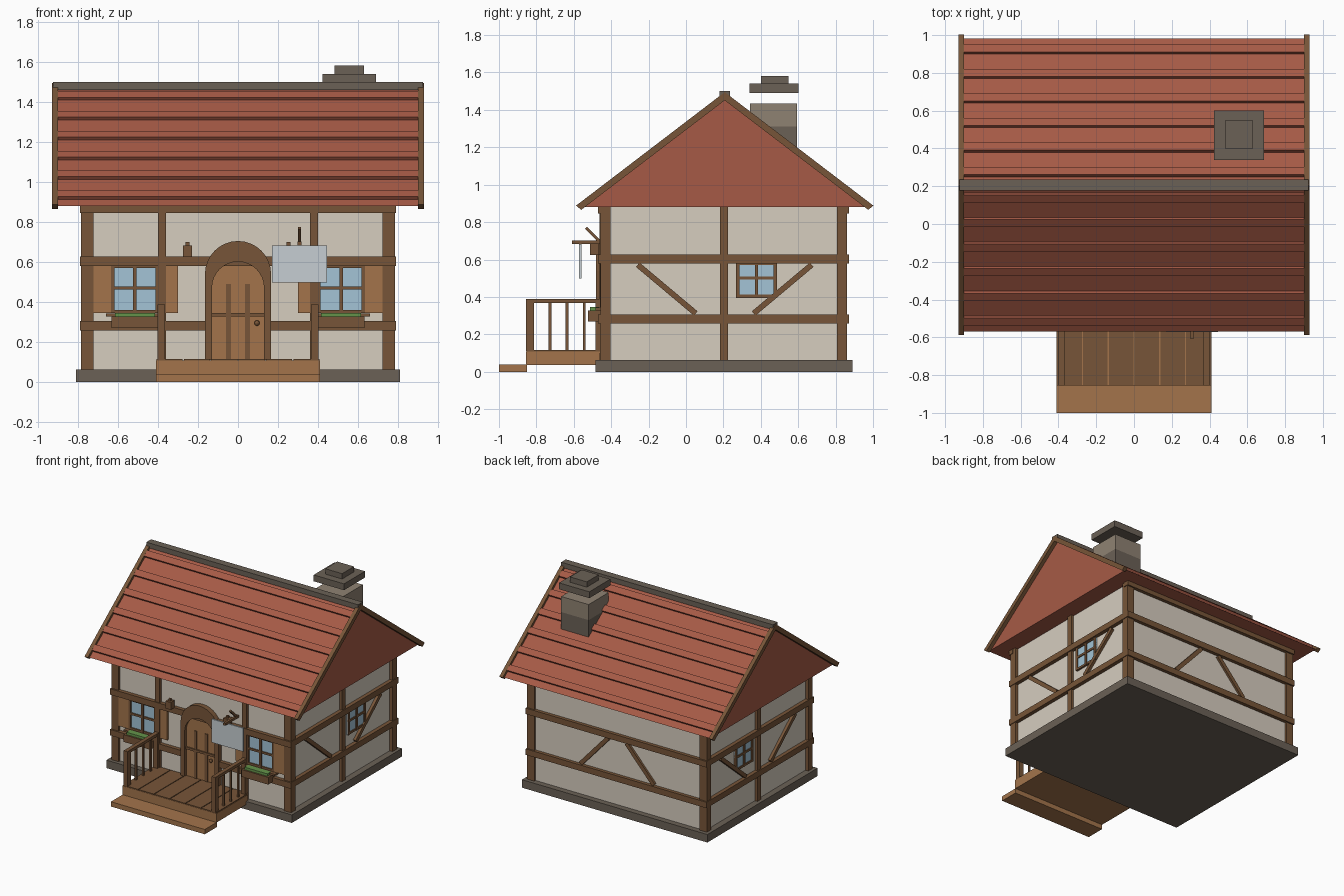
import bpy, bmesh, math
from mathutils import Matrix, Vector

if "Cube" in bpy.data.objects:
    bpy.data.objects.remove(bpy.data.objects["Cube"])


def mat(name, hexcode):
    m = bpy.data.materials.new(name)
    c = [int(hexcode[i:i + 2], 16) / 255 for i in (0, 2, 4)]
    m.diffuse_color = [((v + 0.055) / 1.055) ** 2.4 for v in c] + [1]
    m.use_nodes = True
    m.node_tree.nodes["Principled BSDF"].inputs["Base Color"].default_value = m.diffuse_color
    return m


PLASTER = mat("plaster", "d6cdbf")
TIMBER = mat("dark timber", "775538")
WOOD = mat("light wood", "a3744b")
TILE = mat("red roof tile", "a65a46")
STONE = mat("dark stone", "6b6156")
BRICK = mat("chimney stone", "8f8272")
GLASS = mat("window glass", "a3c4d6")
LEAF = mat("green leaves", "64944a")
SIGN = mat("sign panel", "c6ced2")


def finish(name, bm, m):
    bmesh.ops.recalc_face_normals(bm, faces=bm.faces)
    me = bpy.data.meshes.new(name)
    bm.to_mesh(me)
    bm.free()
    me.materials.append(m)
    ob = bpy.data.objects.new(name, me)
    bpy.context.collection.objects.link(ob)
    return ob


def box(name, x0, x1, y0, y1, z0, z1, m, rx=0.0, ry=0.0):
    """Box from its limits, optionally turned about its own centre."""
    bm = bmesh.new()
    c = Vector(((x0 + x1) / 2, (y0 + y1) / 2, (z0 + z1) / 2))
    rot = Matrix.Rotation(rx, 4, 'X') @ Matrix.Rotation(ry, 4, 'Y')
    size = Matrix.Diagonal((x1 - x0, y1 - y0, z1 - z0, 1))
    bmesh.ops.create_cube(bm, size=1, matrix=Matrix.Translation(c) @ rot @ size)
    return finish(name, bm, m)


def prism(name, pts, axis, a, b, m):
    """Outline extruded along x (points are y,z) or y (points are x,z)."""
    bm = bmesh.new()
    vs = [bm.verts.new((a, u, v) if axis == 'x' else (u, a, v)) for u, v in pts]
    f = bm.faces.new(vs)
    ext = bmesh.ops.extrude_face_region(bm, geom=[f])["geom"]
    d = Vector((b - a, 0, 0)) if axis == 'x' else Vector((0, b - a, 0))
    bmesh.ops.translate(bm, vec=d, verts=[e for e in ext if isinstance(e, bmesh.types.BMVert)])
    return finish(name, bm, m)


def brace(name, p, q, axis, a, b, w=0.032, m=TIMBER):
    """Diagonal beam between two points of a wall plane."""
    p, q = Vector(p), Vector(q)
    n = (q - p).normalized()
    n = Vector((-n.y, n.x)) * w / 2
    return prism(name, [p + n, q + n, q - n, p - n], axis, a, b, m)


# Foundation and walls
CY = 0.207
box("foundation", -0.81, 0.81, -0.485, 0.89, 0, 0.063, STONE)
box("walls", -0.76, 0.76, -0.44, 0.845, 0.06, 0.89, PLASTER)

# Timber frame
for s in (-1, 1):
    xs = sorted((s * 0.722, s * 0.785))
    box("front_corner_post", *xs, -0.458, -0.405, 0.06, 0.885, TIMBER)
    box("back_corner_post", *xs, 0.807, 0.86, 0.06, 0.885, TIMBER)
    box("side_middle_post", *sorted((s * 0.74, s * 0.782)), 0.182, 0.225, 0.06, 0.885, TIMBER)
    box("front_inner_post", *sorted((s * 0.36, s * 0.40)), -0.463, -0.42, 0.06, 0.885, TIMBER)
    for z in (0.258, 0.58):
        box("side_rail", *sorted((s * 0.74, s * 0.79)), -0.47, 0.872, z, z + 0.047, TIMBER)
    for t in (-1, 1):
        brace("side_brace", (CY + t * 0.465, 0.572), (CY + t * 0.155, 0.312), 'x',
              s * 0.75, s * 0.782, 0.03)
    brace("back_brace", (s * 0.08, 0.575), (s * 0.32, 0.31), 'y', 0.83, 0.862)
for z0, z1 in ((0.258, 0.305), (0.58, 0.627), (0.845, 0.885)):
    box("back_rail", -0.79, 0.79, 0.83, 0.872, z0, z1, TIMBER)
    if z0 < 0.3:  # the lower front rail stops at the door
        for s in (-1, 1):
            box("front_rail", *sorted((s * 0.15, s * 0.79)), -0.47, -0.43, z0, z1, TIMBER)
    else:
        box("front_rail", -0.79, 0.79, -0.47, -0.43, z0, z1, TIMBER)

# Roof: solid prism, raised tile courses, barge boards and ridge cap
SLOPE = 0.763
ANG = math.atan(SLOPE)
prism("roof", [(CY - 0.775, 0.88), (CY + 0.775, 0.88), (CY, 1.471)], 'x', -0.9, 0.9, TILE)
for s in (-1, 1):
    for i in range(6):
        d = 0.067 + 0.13 * i
        y, z = CY + s * d, 1.471 - SLOPE * (d - 0.007) + 0.004
        box("tile_course", -0.9, 0.9, y - 0.025, y + 0.025, z - 0.011, z + 0.011,
            TILE, rx=-s * ANG)
    prism("barge_board", [(CY - 0.795, 0.888), (CY, 1.495), (CY + 0.795, 0.888),
                          (CY + 0.767, 0.866), (CY, 1.451), (CY - 0.767, 0.866)],
          'x', s * 0.9, s * 0.93, TIMBER)
box("ridge_cap", -0.925, 0.925, 0.178, 0.236, 1.46, 1.5, STONE)

# Chimney
box("chimney_base", 0.435, 0.675, 0.343, 0.594, 1.1, 1.31, STONE)
box("chimney_stack", 0.435, 0.675, 0.343, 0.594, 1.31, 1.433, BRICK)
box("chimney_cap", 0.423, 0.688, 0.34, 0.602, 1.49, 1.54, STONE)
box("chimney_top", 0.483, 0.63, 0.4, 0.548, 1.54, 1.582, STONE)


# Door
def arch(r, zc, z0, n=16):
    a = [(-r * math.cos(math.pi * i / n), zc + r * math.sin(math.pi * i / n)) for i in range(n + 1)]
    return [(-r, z0)] + a + [(r, z0)]


prism("door_frame", arch(0.165, 0.54, 0.11) + arch(0.13, 0.472, 0.11)[::-1], 'y', -0.48, -0.43, TIMBER)
prism("door", arch(0.132, 0.472, 0.11), 'y', -0.46, -0.43, WOOD)
for x in (-0.047, 0.047):
    box("door_strip", x - 0.012, x + 0.012, -0.466, -0.455, 0.115, 0.49, TIMBER)
box("door_band", -0.132, 0.132, -0.47, -0.455, 0.327, 0.345, TIMBER)
bm = bmesh.new()
bmesh.ops.create_uvsphere(bm, u_segments=10, v_segments=6, radius=0.014,
                          matrix=Matrix.Translation((0.095, -0.475, 0.295)))
finish("door_knob", bm, TIMBER)

# Front windows with shutters and flower boxes
for s in (-1, 1):
    c = s * 0.515
    box("front_glass", c - 0.115, c + 0.115, -0.449, -0.435, 0.345, 0.585, GLASS)
    for dx in (-0.111, 0, 0.111):
        box("window_upright", c + dx - 0.009, c + dx + 0.009, -0.46, -0.435, 0.345, 0.585, TIMBER)
    for z in (0.345, 0.462, 0.57):
        box("window_crossbar", c - 0.12, c + 0.12, -0.458, -0.435, z, z + 0.016, TIMBER)
    for t in (-1, 1):
        x = c + t * 0.168
        box("shutter", x - 0.048, x + 0.048, -0.457, -0.435, 0.345, 0.585, WOOD)
    box("window_sill", c - 0.145, c + 0.145, -0.485, -0.435, 0.328, 0.343, TIMBER)
    box("flower_box", c - 0.117, c + 0.117, -0.525, -0.45, 0.27, 0.327, TIMBER)
    box("flower_leaves", c - 0.1, c + 0.1, -0.513, -0.465, 0.32, 0.346, LEAF)

# Side windows
for s in (-1, 1):
    box("side_glass", *sorted((s * 0.75, s * 0.768)), 0.267, 0.487, 0.395, 0.585, GLASS)
    for y in (0.276, 0.377, 0.478):
        box("side_window_upright", *sorted((s * 0.75, s * 0.777)), y - 0.009, y + 0.009, 0.395, 0.585, TIMBER)
    for z in (0.395, 0.493, 0.572):
        box("side_window_crossbar", *sorted((s * 0.75, s * 0.775)), 0.267, 0.487, z, z + 0.017, TIMBER)

# Porch with planks, step and railings
box("porch_base", -0.41, 0.41, -0.855, -0.46, 0.037, 0.108, WOOD)
box("porch_step", -0.41, 0.41, -1.0, -0.85, 0, 0.038, WOOD)
for i in range(6):
    x = -0.41 + i * 0.82 / 6
    box("porch_plank", x + 0.003, x + 0.82 / 6 - 0.003, -0.853, -0.45, 0.1, 0.115, TIMBER)
for s in (-1, 1):
    x = s * 0.383
    box("railing_post", x - 0.018, x + 0.018, -0.855, -0.813, 0.11, 0.388, TIMBER)
    box("railing_wall_post", x - 0.018, x + 0.018, -0.485, -0.45, 0.11, 0.388, TIMBER)
    box("handrail", x - 0.016, x + 0.016, -0.853, -0.45, 0.368, 0.39, TIMBER)
    for y in (-0.727, -0.636, -0.545):
        box("baluster", x - 0.007, x + 0.007, y - 0.007, y + 0.007, 0.11, 0.37, TIMBER)

# Lanterns beside the door
for x in (-0.252, 0.252):
    box("lantern", x - 0.023, x + 0.023, -0.512, -0.465, 0.625, 0.683, TIMBER)
    box("lantern_top", x - 0.009, x + 0.009, -0.497, -0.479, 0.683, 0.7, TIMBER)

# Hanging sign on a bracket
box("sign_arm", 0.298, 0.316, -0.61, -0.44, 0.683, 0.702, TIMBER)
brace("sign_strut", (-0.535, 0.77), (-0.465, 0.7), 'x', 0.3, 0.314, 0.016)
box("sign_board", 0.17, 0.445, -0.572, -0.56, 0.498, 0.683, SIGN)
